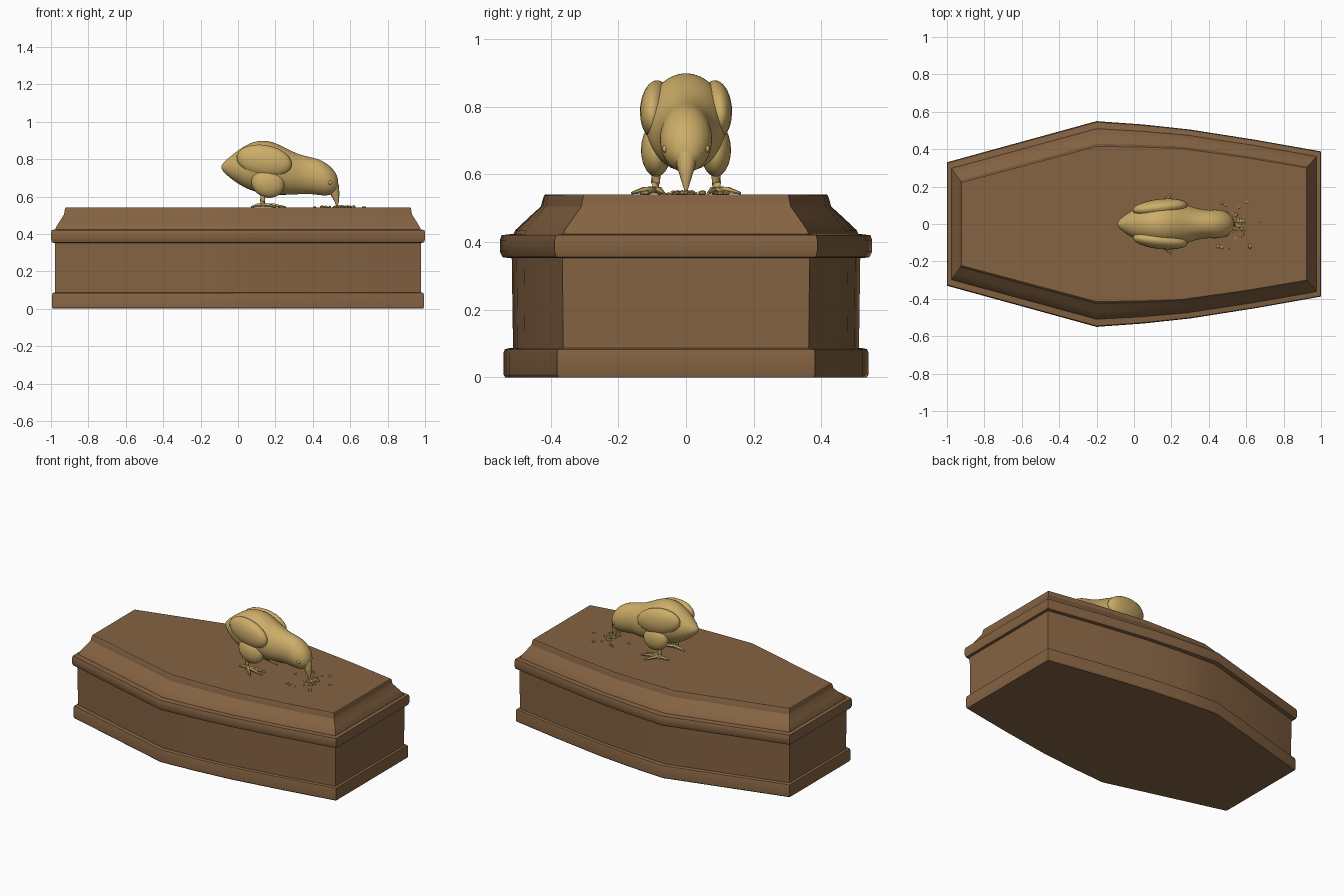
import bpy, bmesh, math, random
from mathutils import Vector, Matrix

if "Cube" in bpy.data.objects:
    bpy.data.objects.remove(bpy.data.objects["Cube"])

random.seed(4)


def material(name, rgb):
    m = bpy.data.materials.new(name)
    m.diffuse_color = (*rgb, 1)
    m.use_nodes = True
    m.node_tree.nodes["Principled BSDF"].inputs["Base Color"].default_value = m.diffuse_color
    return m


WOOD = material("brown wood", (0.235, 0.125, 0.055))
GOLD = material("straw yellow", (0.61, 0.42, 0.14))


def add_object(name, bm, mat, angle=None):
    bmesh.ops.recalc_face_normals(bm, faces=bm.faces)
    me = bpy.data.meshes.new(name)
    bm.to_mesh(me)
    bm.free()
    me.materials.append(mat)
    ob = bpy.data.objects.new(name, me)
    bpy.context.collection.objects.link(ob)
    if angle:
        bpy.ops.object.select_all(action='DESELECT')
        ob.select_set(True)
        bpy.context.view_layer.objects.active = ob
        bpy.ops.object.shade_smooth_by_angle(angle=math.radians(angle))
    return ob


def loft(bm, rings):
    """Skin a list of equal-length point rings and cap both ends."""
    vs = [[bm.verts.new(p) for p in r] for r in rings]
    n = len(vs[0])
    for a, b in zip(vs, vs[1:]):
        for i in range(n):
            j = (i + 1) % n
            bm.faces.new((a[i], a[j], b[j], b[i]))
    bm.faces.new(vs[0][::-1])
    bm.faces.new(vs[-1])


def tube(bm, path, sides=8):
    """Round tapered limb through (x, y, z, radius) points."""
    pts = [Vector(p[:3]) for p in path]
    rings = []
    for i, p in enumerate(pts):
        d = pts[min(i + 1, len(pts) - 1)] - pts[max(i - 1, 0)]
        q = d.to_track_quat('Z', 'Y')
        r = path[i][3]
        rings.append([p + q @ Vector((r * math.cos(a), r * math.sin(a), 0))
                      for a in (2 * math.pi * k / sides for k in range(sides))])
    loft(bm, rings)


def ellipsoid(bm, centre, radii, tilt=0, yaw=0, seg=24):
    m = (Matrix.Translation(centre) @ Matrix.Rotation(yaw, 4, 'Z')
         @ Matrix.Rotation(tilt, 4, 'Y') @ Matrix.Diagonal((*radii, 1)))
    bmesh.ops.create_uvsphere(bm, u_segments=seg, v_segments=seg // 2, radius=1, matrix=m)


# Coffin: plan half-outlines of the rim and of the lid top, blended by t
OUTER = [(-1, .33), (-.2, .55), (.05, .532), (.3, .505), (.65, .45), (1, .388)]
INNER = [(-.922, .222), (-.2, .415), (.05, .411), (.25, .404), (.6, .355), (.922, .3)]


def outline(t, z):
    half = [(a[0] + (b[0] - a[0]) * t, a[1] + (b[1] - a[1]) * t)
            for a, b in zip(OUTER, INNER)]
    return ([(x, -y, z) for x, y in half]
            + [(x, y, z) for x, y in reversed(half)])


COFFIN = {
    "coffin_base": [(.12, 0), (.08, .008), (.08, .072), (.11, .083), (.2, .086)],
    "coffin_body": [(.29, .08), (.26, .36)],
    "coffin_lid": [(.22, .352), (.06, .355), (0, .372), (0, .405), (.04, .42), (.3, .424),
                   (.34, .435), (.6, .468), (.9, .505), (.93, .522), (.97, .537), (1, .54)],
}
for part, profile in COFFIN.items():
    bm = bmesh.new()
    loft(bm, [outline(t, z) for t, z in profile])
    add_object(part, bm, WOOD, 25)

# Chick body and head: x, top z, bottom z, half width
SECTIONS = [(-.09, .768, .745, .01), (-.06, .80, .712, .042), (0, .85, .665, .082),
            (.06, .889, .632, .106), (.13, .907, .612, .122), (.2, .892, .605, .124),
            (.27, .853, .606, .11), (.33, .826, .61, .086), (.39, .812, .612, .076),
            (.44, .800, .604, .08), (.48, .775, .602, .074), (.515, .742, .615, .054),
            (.537, .695, .64, .022)]
bm = bmesh.new()
rings = []
for x, top, bot, w in SECTIONS:
    c, h = (top + bot) / 2, (top - bot) / 2
    rings.append([(x, w * math.cos(a), c + h * math.sin(a))
                  for a in (2 * math.pi * k / 16 for k in range(16))])
loft(bm, rings)
body = add_object("chick_body", bm, GOLD, 80)
sub = body.modifiers.new("smooth", 'SUBSURF')
sub.levels = sub.render_levels = 2

# Curved beak pointing down
bm = bmesh.new()
tube(bm, [(.49, 0, .69, .036), (.508, 0, .65, .033), (.52, 0, .61, .023),
          (.528, 0, .575, .012), (.53, 0, .545, .003)], 12)
add_object("beak", bm, GOLD, 60)

for side, s in (("left", 1), ("right", -1)):
    # Folded wing
    bm = bmesh.new()
    ellipsoid(bm, (.14, s * .088, .79), (.15, .046, .085), math.radians(10), s * math.radians(6))
    add_object(side + "_wing", bm, GOLD, 80)
    # Thigh
    bm = bmesh.new()
    ellipsoid(bm, (.16, s * .088, .672), (.09, .045, .078), math.radians(20))
    add_object(side + "_thigh", bm, GOLD, 80)
    # Eye
    bm = bmesh.new()
    ellipsoid(bm, (.492, s * .062, .675), (.011, .008, .011), seg=12)
    add_object(side + "_eye", bm, GOLD, 80)
    # Shank with three front toes and one back toe
    bm = bmesh.new()
    tube(bm, [(.14, s * .088, .64, .026), (.135, s * .088, .605, .016),
              (.13, s * .09, .575, .013), (.135, s * .09, .545, .015)])
    for tx, ty in ((.245, .065), (.255, .11), (.2, .16), (.07, .08)):
        mx, my = (.135 + tx) / 2, (.09 + ty) / 2
        tube(bm, [(.135, s * .09, .555, .011), (mx, s * my, .553, .010),
                  (tx, s * ty, .544, .004)], 6)
    add_object(side + "_foot", bm, GOLD, 50)

# Scattered crumbs: a pile at the beak and a few strays
spots = [(.6, .12), (.605, .115), (.67, .01), (.68, .015), (.45, -.12), (.47, -.125),
         (.51, -.13), (.62, -.12), (.47, .11), (.49, .1), (.41, .02)]
spots += [(random.gauss(.55, .025), random.gauss(0, .04)) for _ in range(34)]
bm = bmesh.new()
for x, y in spots:
    r = random.uniform(.005, .011)
    m = (Matrix.Translation((x, y, .54 + r * .5))
         @ Matrix.Rotation(random.uniform(0, 6), 4, 'Z') @ Matrix.Diagonal((r * 1.3, r, r * .8, 1)))
    bmesh.ops.create_icosphere(bm, subdivisions=1, radius=1, matrix=m)
add_object("crumbs", bm, GOLD)
